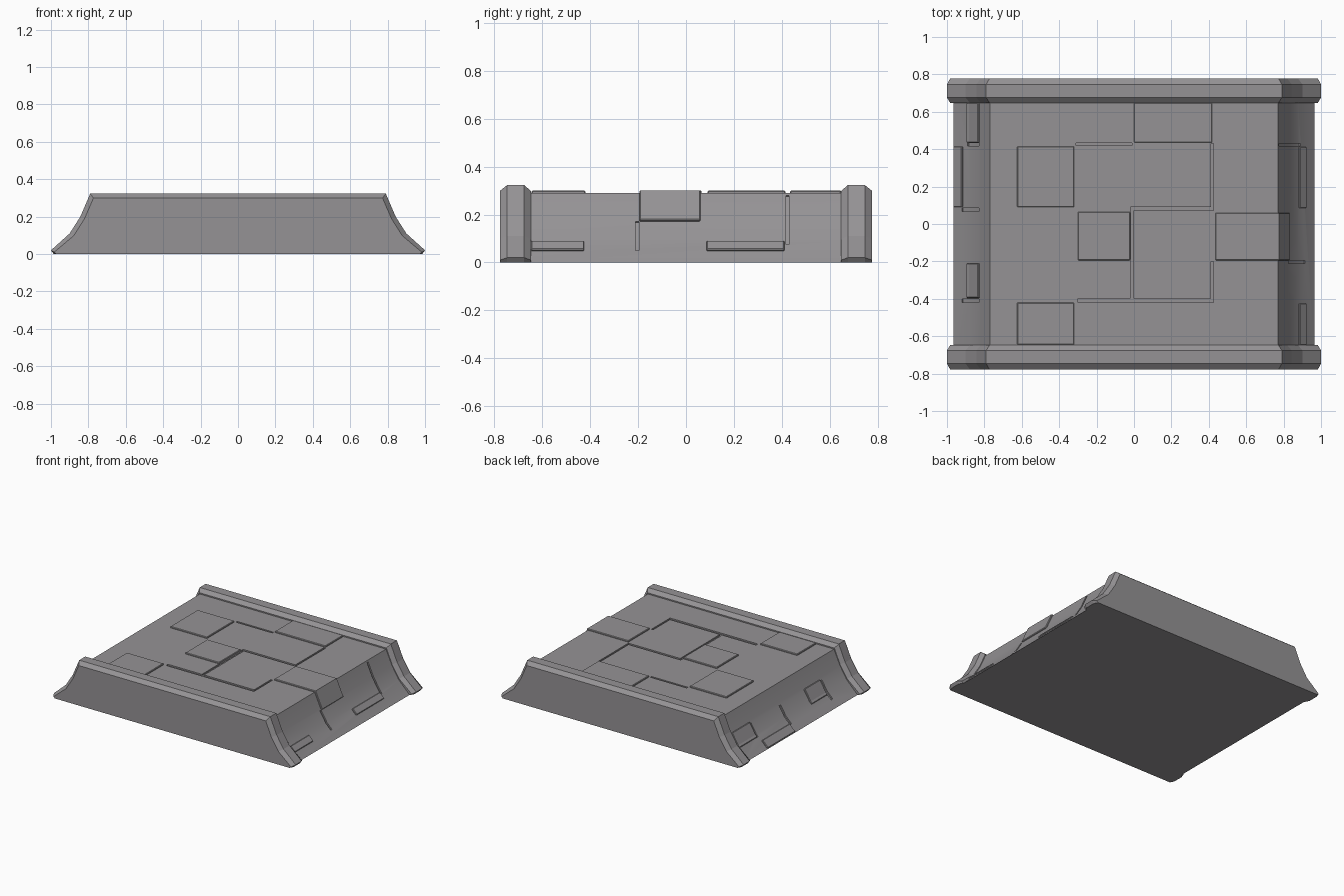
import bpy, bmesh, math
from mathutils import Vector

if "Cube" in bpy.data.objects:
    bpy.data.objects.remove(bpy.data.objects["Cube"])

# Right half of the slab cross-section (x, z); flat deck then flared side
HALF = [(0.77, 0.29), (0.82, 0.18), (0.875, 0.09), (0.965, 0.0)]
PROFILE = [(-x, z) for x, z in reversed(HALF)] + HALF

# Dark grey stone
stone = bpy.data.materials.new("dark_stone")
stone.diffuse_color = (0.30, 0.29, 0.30, 1.0)
stone.use_nodes = True
stone.node_tree.nodes["Principled BSDF"].inputs["Base Color"].default_value = stone.diffuse_color


def loft(name, loops):
    """Solid through matching closed (x, y, z) loops, capped at both ends."""
    bm = bmesh.new()
    rings = [[bm.verts.new(p) for p in loop] for loop in loops]
    n = len(rings[0])
    for a, b in zip(rings, rings[1:]):
        for i in range(n):
            j = (i + 1) % n
            bm.faces.new((a[i], a[j], b[j], b[i]))
    bm.faces.new(rings[0])
    bm.faces.new(rings[-1])
    bmesh.ops.recalc_face_normals(bm, faces=bm.faces)
    mesh = bpy.data.meshes.new(name)
    bm.to_mesh(mesh)
    bm.free()
    mesh.materials.append(stone)
    ob = bpy.data.objects.new(name, mesh)
    bpy.context.collection.objects.link(ob)
    return ob


def surface_z(x):
    for (xa, za), (xb, zb) in zip(PROFILE, PROFILE[1:]):
        if xa <= x <= xb:
            return za + (zb - za) * (x - xa) / (xb - xa)


def surface_strip(name, x0, x1, y0, y1, out, depth):
    """Slab that follows the body surface from x0 to x1."""
    pts = [(x0, surface_z(x0))] + [p for p in PROFILE if x0 + .002 < p[0] < x1 - .002]
    pts = [Vector(p) for p in pts + [(x1, surface_z(x1))]]
    norms = []
    for a, b in zip(pts, pts[1:]):
        d = (b - a).normalized()
        norms.append(Vector((-d.y, d.x)))
    upper, lower = [], []
    for i, p in enumerate(pts):
        a, b = norms[max(i - 1, 0)], norms[min(i, len(norms) - 1)]
        m = (a + b) / (1 + a.dot(b))
        upper.append(p + m * out)
        lower.append(p - m * depth)
    loop = upper + lower[::-1]
    return loft(name, [[(p.x, y, max(p.y, 0.001)) for p in loop] for y in (y0, y1)])


# Main slab
body = loft("body", [[(x, y, z) for x, z in PROFILE] for y in (-0.70, 0.70)])

# Recessed seams between panels: x0, x1, y0, y1
seams = [
    (-0.31, -0.01, 0.42, 0.434), (-0.02, 0.415, 0.072, 0.09),
    (-0.02, -0.002, -0.40, 0.08), (-0.30, 0.415, -0.42, -0.398),
    (0.412, 0.426, -0.42, -0.20), (0.412, 0.426, 0.072, 0.43),
    (0.825, 0.915, -0.21, -0.196), (0.775, 0.89, 0.417, 0.431),
    (-0.92, -0.83, 0.067, 0.085), (-0.92, -0.83, -0.42, -0.40),
    (-0.89, -0.83, 0.418, 0.434),
]
bpy.context.view_layer.objects.active = body
for s in seams:
    cutter = surface_strip("seam_cutter", *s, 0.02, 0.010)
    mod = body.modifiers.new("seam", 'BOOLEAN')
    mod.operation = 'DIFFERENCE'
    mod.solver = 'EXACT'
    mod.object = cutter
    bpy.ops.object.modifier_apply(modifier=mod.name)
    bpy.data.objects.remove(cutter)
body.select_set(True)
bpy.ops.object.shade_smooth_by_angle(angle=math.radians(25))

# Raised panels on the deck and flared sides: x0, x1, y0, y1
panels = [
    (0.0, 0.418, 0.435, 0.648), (-0.625, -0.32, 0.09, 0.415),
    (-0.30, -0.02, -0.195, 0.065), (0.435, 0.825, -0.195, 0.06),
    (-0.625, -0.32, -0.645, -0.42),
    (0.88, 0.917, 0.085, 0.412), (0.88, 0.917, -0.648, -0.425),
    (-0.89, -0.825, 0.435, 0.648), (-0.962, -0.915, 0.09, 0.415),
    (-0.89, -0.825, -0.395, -0.21),
]
for p in panels:
    ob = surface_strip("panel", *p, 0.01, 0.012)
    bev = ob.modifiers.new("edge", 'BEVEL')
    bev.width = 0.004
    bev.segments = 1
    bev.limit_method = 'ANGLE'
    bev.angle_limit = math.radians(70)

# Chamfered end rails, front and back
OUTER = [(0.985, 0.0), (1.0, 0.02), (0.9, 0.11), (0.843, 0.20), (0.79, 0.323)]
INNER = [(0.97, 0.0), (0.983, 0.01), (0.878, 0.098), (0.820, 0.190), (0.773, 0.299)]
for name, s in (("front_rail", -1), ("back_rail", 1)):
    loops = []
    for y, half in ((0.648, INNER), (0.676, OUTER), (0.747, OUTER), (0.777, INNER)):
        full = half + [(-x, z) for x, z in reversed(half)]
        loops.append([(x, s * y, z) for x, z in full])
    loft(name, loops)
